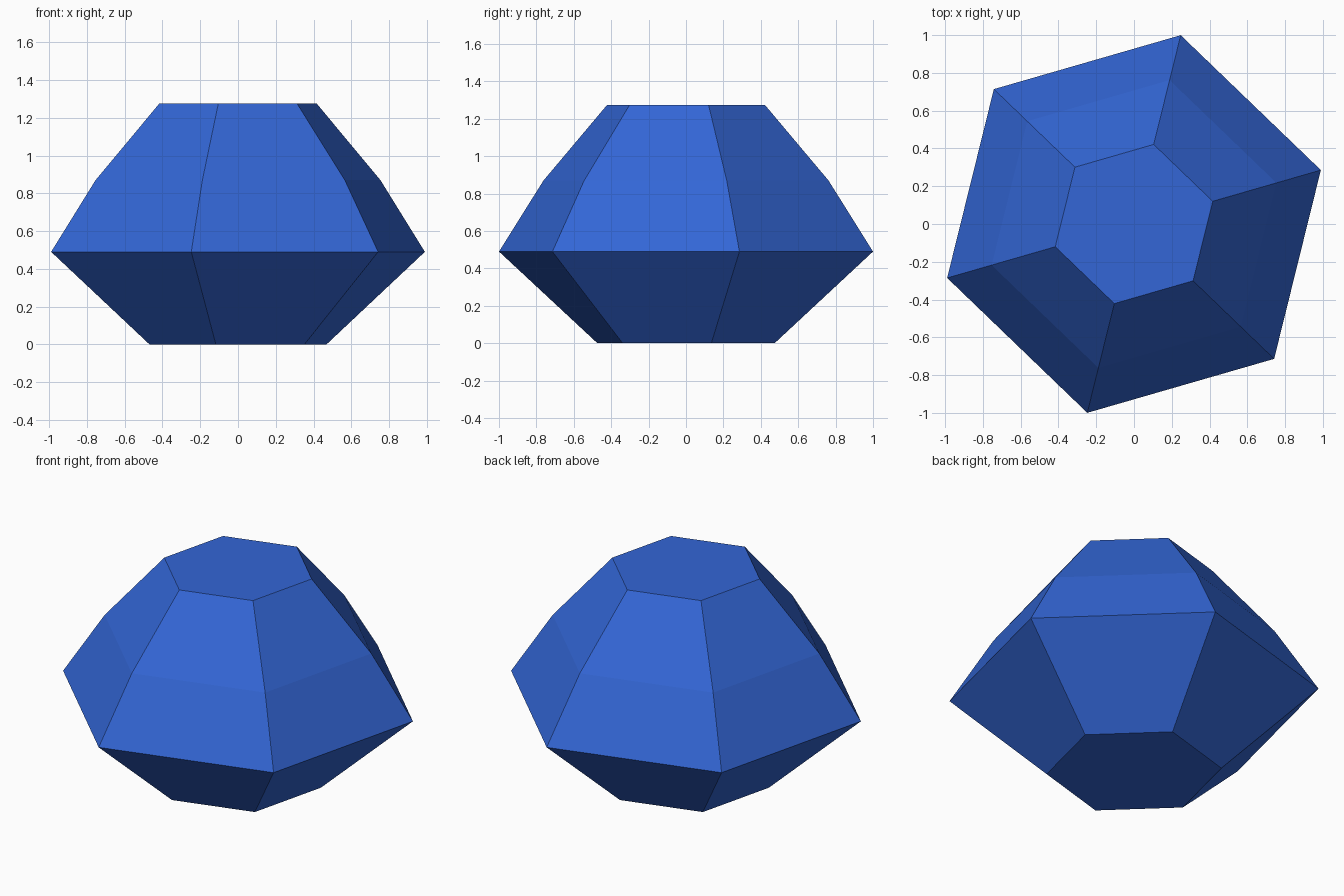
import bpy, bmesh
from math import cos, sin, radians

cube = bpy.data.objects.get("Cube")
if cube:
    bpy.data.objects.remove(cube, do_unlink=True)

SIDES = 6
TURN = radians(16.1)

# Gem colour
blue = bpy.data.materials.new("gem_blue")
blue.use_nodes = True
colour = (0.033, 0.133, 0.67, 1)
blue.diffuse_color = colour
blue.node_tree.nodes["Principled BSDF"].inputs["Base Color"].default_value = colour

# Profile from base to table: (radius, height)
profile = [(0.488, 0), (1.03, 0.49), (0.785, 0.87), (0.434, 1.275)]

bm = bmesh.new()
rings = []
for radius, z in profile:
    angles = [TURN + radians(360 / SIDES * i) for i in range(SIDES)]
    rings.append([bm.verts.new((radius * cos(a), radius * sin(a), z)) for a in angles])

# Side facets between neighbouring rings
for low, high in zip(rings, rings[1:]):
    for i in range(SIDES):
        j = (i + 1) % SIDES
        bm.faces.new((low[i], low[j], high[j], high[i]))

# Flat base and table
bm.faces.new(rings[0][::-1])
bm.faces.new(rings[-1])

mesh = bpy.data.meshes.new("gem")
bm.to_mesh(mesh)
bm.free()
mesh.materials.append(blue)
gem = bpy.data.objects.new("gem", mesh)
bpy.context.collection.objects.link(gem)
